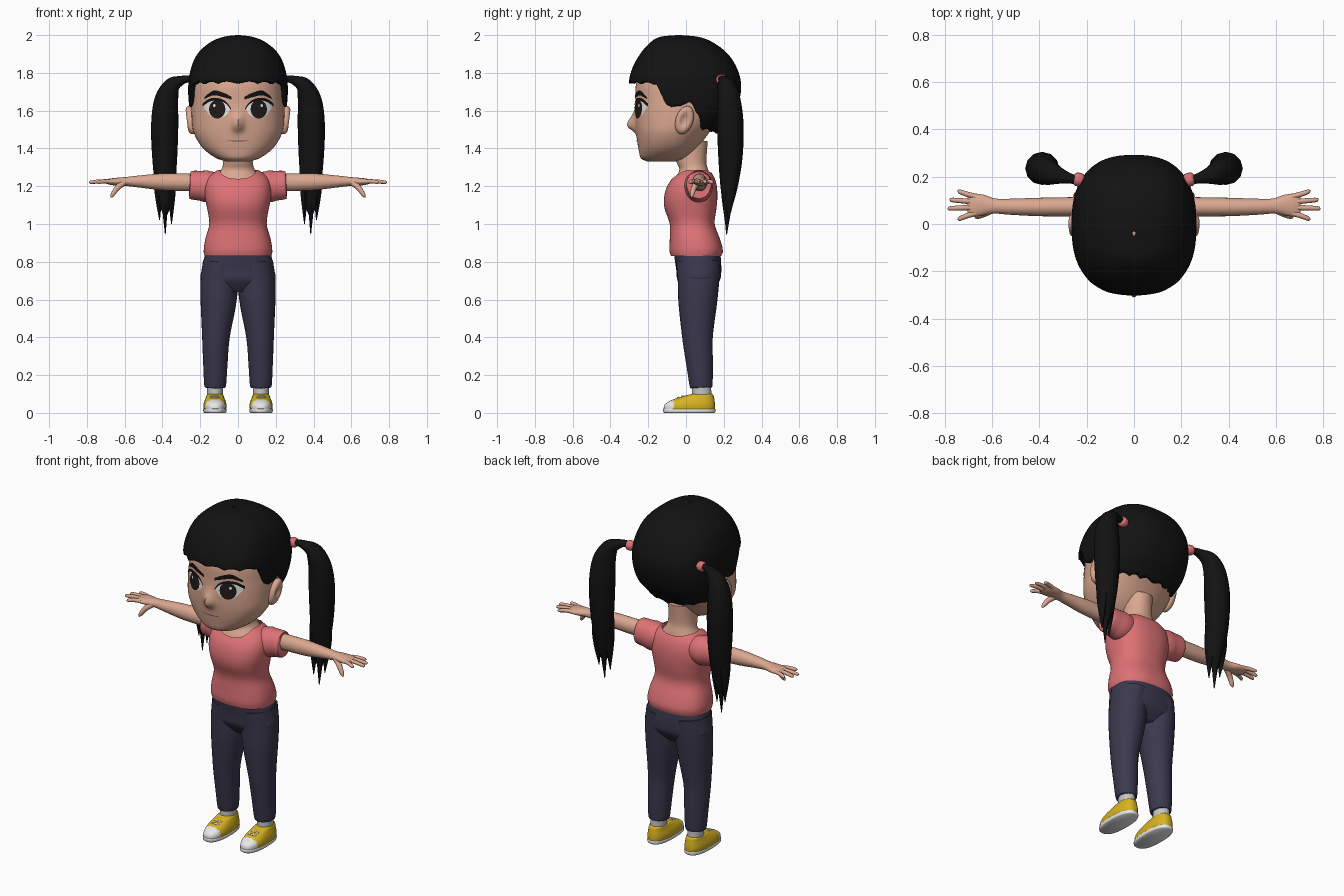
import bpy, bmesh, math
from mathutils import Vector


def material(name, r, g, b):
    m = bpy.data.materials.new(name)
    m.diffuse_color = (r, g, b, 1)
    return m


SKIN = material("skin", .70, .39, .28)
HAIR = material("black hair", .006, .006, .006)
SHIRT = material("salmon cloth", .73, .17, .18)
PANTS = material("navy cloth", .043, .04, .075)
SOCK = material("grey sock", .55, .55, .55)
YELLOW = material("yellow shoe", .68, .45, .015)
WHITE = material("white", .85, .85, .85)
IRIS = material("dark iris", .015, .01, .009)
LIP = material("brown lip line", .2, .08, .06)


def smooth(pts, k=6):
    """Catmull-Rom refinement of a list of tuples."""
    out = []
    for i in range(len(pts) - 1):
        p0, p1, p2, p3 = (pts[max(i - 1, 0)], pts[i], pts[i + 1], pts[min(i + 2, len(pts) - 1)])
        for j in range(k):
            t = j / k
            out.append(tuple(.5 * (2 * b + (c - a) * t + (2 * a - 5 * b + 4 * c - d) * t * t
                                   + (3 * b - a - 3 * c + d) * t ** 3)
                             for a, b, c, d in zip(p0, p1, p2, p3)))
    return out + [pts[-1]]


def lookup(table, z):
    """Linear lookup of the remaining columns by the first one."""
    if z <= table[0][0]:
        return table[0][1:]
    for a, b in zip(table, table[1:]):
        if z <= b[0]:
            t = (z - a[0]) / max(b[0] - a[0], 1e-9)
            return tuple(p + (q - p) * t for p, q in zip(a[1:], b[1:]))
    return table[-1][1:]


def finish(name, rows, mats, closed=True, caps=True, mirror=False, rule=None):
    """Skin rows of points into a mesh object."""
    bm = bmesh.new()
    vs = [[bm.verts.new(p) for p in row] for row in rows]
    n = len(rows[0])
    for a, b in zip(vs, vs[1:]):
        for i in range(n if closed else n - 1):
            j = (i + 1) % n
            bm.faces.new((a[i], a[j], b[j], b[i]))
    if caps:
        bm.faces.new(vs[0])
        bm.faces.new(vs[-1])
    bmesh.ops.recalc_face_normals(bm, faces=bm.faces)
    for f in bm.faces:
        if rule:
            f.material_index = rule(f.calc_center_median())
    me = bpy.data.meshes.new(name)
    bm.to_mesh(me)
    bm.free()
    for m in mats:
        me.materials.append(m)
    ob = bpy.data.objects.new(name, me)
    bpy.context.collection.objects.link(ob)
    if mirror:
        ob.modifiers.new("mirror", 'MIRROR').use_mirror_merge = False
    bpy.ops.object.select_all(action='DESELECT')
    ob.select_set(True)
    bpy.context.view_layer.objects.active = ob
    bpy.ops.object.shade_smooth_by_angle(angle=math.radians(50))
    return ob


def spow(v, e):
    return math.copysign(abs(v) ** e, v)


def loft(name, rings, mats, lo=None, hi=None, n=64, m=32, p=2.4, cx=0, bump=None, **kw):
    """Stack superellipse rings (z, half width, front y, back y); lo/hi trim z by azimuth."""
    tab = smooth(rings)
    rows = []
    for k in range(m + 1):
        row = []
        for i in range(n):
            a = 2 * math.pi * i / n
            s, c = math.sin(a), math.cos(a)
            z0 = lo(c) if lo else rings[0][0]
            z1 = hi(c) if hi else rings[-1][0]
            z = z0 + (z1 - z0) * math.sin(k / m * math.pi / 2)
            hw, yf, yb = lookup(tab, z)
            x = cx + hw * spow(s, 2 / p)
            y = (yf + yb) / 2 - (yb - yf) / 2 * spow(c, 2 / p)
            row.append((x, y - (bump(x, z) if bump and c > 0 else 0), z))
        rows.append(row)
    return finish(name, rows, mats, **kw)


def tube(name, pts, mat, n=16, mirror=True):
    """Elliptic tube along (x, y, z, radius along y, other radius)."""
    pts = smooth(pts)
    P = [Vector(q[:3]) for q in pts]
    rows = []
    for i, q in enumerate(pts):
        t = (P[min(i + 1, len(P) - 1)] - P[max(i - 1, 0)]).normalized()
        u = (Vector((0, 1, 0)) - t * t.y).normalized()
        v = t.cross(u)
        rows.append([P[i] + u * q[3] * math.cos(2 * math.pi * j / n)
                     + v * q[4] * math.sin(2 * math.pi * j / n) for j in range(n)])
    return finish(name, rows, [mat], mirror=mirror)


# Head with a nose bump
HEAD = [(1.33, .06, -.205, -.06), (1.345, .11, -.238, 0), (1.40, .185, -.252, .06),
        (1.48, .233, -.264, .12), (1.56, .245, -.27, .18), (1.65, .245, -.268, .22),
        (1.75, .235, -.262, .24), (1.85, .195, -.21, .2), (1.94, .08, -.1, .1)]
HEAD_P = 2.2


def nose(x, z):
    dz = (z - 1.52) / (.055 if z > 1.52 else .027)
    return .045 * math.exp(-(x / .026) ** 2 - dz * dz)


def face_y(x, z):
    hw, yf, yb = lookup(smooth(HEAD), z)
    r = max(1 - (abs(x) / hw) ** HEAD_P, 0) ** (1 / HEAD_P)
    return (yf + yb) / 2 - (yb - yf) / 2 * r - nose(x, z)


loft("head", HEAD, [SKIN], n=112, m=64, p=HEAD_P, bump=nose)
loft("neck", [(1.16, .15, -.085, .13), (1.235, .128, -.062, .128), (1.285, .09, -.035, .118),
              (1.33, .078, -.05, .108), (1.44, .078, -.075, .115)], [SKIN], p=2.1)


# Face details as thin plates following the face
def plate(name, stations, mat, off, mirror=True):
    rows = []
    for x, a, b in smooth(stations, 5):
        zs = [a + (b - a) * j / 6 for j in range(7)]
        rows.append([(x, face_y(x, z) - off, z) for z in zs])
    finish(name, rows, [mat], closed=False, caps=False, mirror=mirror)


def disc(x, z, rx, rz):
    angs = [math.pi * i / 12 for i in range(13)]
    return [(x - rx * math.cos(a), z - rz * math.sin(a) - 1e-4, z + rz * math.sin(a) + 1e-4) for a in angs]


plate("eye_white", [(.045, 1.603, 1.612), (.065, 1.575, 1.638), (.105, 1.56, 1.656),
                    (.145, 1.573, 1.652), (.178, 1.612, 1.628)], WHITE, .003)
plate("iris", disc(.11, 1.608, .043, .049), IRIS, .005)
plate("eye_glint", disc(.125, 1.627, .007, .008), WHITE, .007)
plate("upper_lash", [(.038, 1.606, 1.614), (.065, 1.637, 1.649), (.105, 1.653, 1.667),
                     (.15, 1.648, 1.664), (.188, 1.622, 1.638)], HAIR, .007)
plate("eyebrow", [(.035, 1.659, 1.674), (.08, 1.672, 1.696), (.13, 1.681, 1.706),
                  (.178, 1.662, 1.672)], HAIR, .005)
plate("mouth", [(-.055, 1.440, 1.443), (0, 1.436, 1.442), (.055, 1.440, 1.443)], LIP, .003, False)

# Ears: flattened balls with a dished outer side
ear = []
for i in range(1, 16):
    th = math.pi * i / 16
    row = []
    for j in range(24):
        ph = 2 * math.pi * j / 24
        rad = math.sin(th)
        x = .035 * math.cos(th) - (.028 * math.exp(-(rad / .5) ** 2) if th < 1.5 else 0)
        y, z = .048 * rad * math.cos(ph), .075 * rad * math.sin(ph)
        row.append((.25 + x + .12 * z, -.008 + y + .2 * z, 1.55 + z))
    ear.append(row)
finish("ear", ear, [SKIN], mirror=True)

# Hair cap: fringe in front, longer by the ears and at the nape
EDGE = [(-.3, 1.745), (-.15, 1.738), (-.105, 1.625), (-.02, 1.612), (.03, 1.64), (.15, 1.5), (.3, 1.475)]


def hair_edge(c):
    y = -.29 * spow(c, .8)
    return lookup(EDGE, y)[0] + .012 * abs(math.sin(9 * math.acos(max(-1, min(1, c)))))


cap = loft("hair_cap", [(1.46, .19, -.26, .155), (1.52, .225, -.27, .2), (1.58, .25, -.28, .25),
                        (1.66, .262, -.292, .283), (1.74, .263, -.303, .292), (1.82, .25, -.286, .272),
                        (1.90, .215, -.243, .222), (1.96, .15, -.19, .145), (1.99, .08, -.14, .07),
                        (2.0, .008, -.05, -.03)],
           [HAIR], lo=hair_edge, n=144, m=40, p=2.5, caps=False)
thick = cap.modifiers.new("thickness", 'SOLIDIFY')
thick.thickness, thick.offset = .02, -1

# Ponytails with ties and split tips
tube("ponytail", [(.22, .185, 1.765, .016, .016), (.26, .19, 1.768, .02, .018), (.3, .2, 1.76, .03, .025),
                  (.35, .215, 1.73, .05, .045), (.38, .228, 1.65, .062, .064), (.388, .235, 1.52, .07, .072),
                  (.388, .235, 1.35, .064, .066), (.386, .228, 1.2, .046, .052),
                  (.385, .222, 1.1, .025, .03), (.385, .218, 1.03, .003, .003)], HAIR, n=12)
for x, y, z in ((.385, .215, .945), (.352, .21, 1.0), (.415, .225, 1.02)):
    tube("ponytail_tip", [(.388 + (x - .385) * .9, .23, 1.42, .035, .03),
                          (.388 + (x - .385) * 1.1, y + .008, 1.2, .034, .024),
                          (x, y, z, .002, .002)], HAIR, n=8)
tube("hair_tie", [(.215, .183, 1.762, .02, .02), (.225, .186, 1.763, .028, .028),
                  (.245, .19, 1.765, .028, .028), (.255, .192, 1.766, .02, .02)], SHIRT)

# Shirt body with scooped neckline, and sleeves
loft("shirt", [(.83, .177, -.08, .186), (.86, .182, -.088, .196), (.92, .173, -.086, .18),
               (1.0, .152, -.086, .152), (1.08, .163, -.113, .161), (1.14, .175, -.116, .166),
               (1.2, .175, -.1, .163), (1.25, .155, -.066, .148), (1.29, .1, -.03, .122)],
     [SHIRT], hi=lambda c: 1.287 - (.048 * c ** 4 if c > 0 else .015 * c ** 4), caps=False)
tube("sleeve", [(.09, .06, 1.215, .07, .06), (.15, .066, 1.2, .076, .084), (.2, .068, 1.203, .07, .079),
                (.25, .068, 1.207, .065, .074), (.251, .068, 1.207, .05, .06)], SHIRT, n=32)

# Arms, fingers and thumb
tube("arm", [(.18, .073, 1.22, .046, .046), (.25, .073, 1.22, .041, .046), (.4, .072, 1.223, .039, .044),
             (.52, .073, 1.225, .034, .032), (.59, .076, 1.225, .032, .024), (.64, .08, 1.224, .044, .021),
             (.68, .08, 1.224, .048, .016), (.705, .08, 1.224, .036, .008)], SKIN, n=24)
for y0, x1, y1 in ((.116, .747, .137), (.094, .78, .102), (.07, .788, .066), (.046, .747, .022)):
    tube("finger", [(.67, y0, 1.225, .012, .012), ((.67 + x1) / 2, (y0 + y1) / 2, 1.226, .011, .011),
                    (x1 - .008, y1, 1.221, .009, .009), (x1, y1, 1.22, .002, .002)], SKIN, n=10)
tube("thumb", [(.605, .06, 1.22, .018, .018), (.64, .042, 1.19, .015, .015),
               (.664, .032, 1.155, .011, .011), (.672, .028, 1.14, .002, .002)], SKIN, n=10)

# Trousers
loft("trouser_hips", [(.64, .1, 0, .13), (.7, .192, -.044, .178), (.76, .192, -.052, .187),
                      (.85, .172, -.065, .182)], [PANTS])
tube("trouser_leg", [(.14, .08), (.141, .08)] and
     [(.121, .08, .14, .052, .045), (.121, .08, .142, .06, .057), (.12, .073, .25, .07, .064),
      (.117, .061, .4, .081, .073), (.104, .062, .58, .102, .094), (.098, .066, .7, .11, .1),
      (.09, .065, .8, .118, .095)], PANTS, n=32)

# Socks and shoes
tube("sock", [(.122, .083, .06, .055, .043), (.122, .083, .11, .051, .042),
              (.122, .083, .17, .05, .042)], SOCK, n=24)
loft("shoe_sole", [(0, .056, -.116, .15), (.004, .061, -.121, .155), (.018, .062, -.122, .156),
                   (.022, .058, -.118, .152)], [WHITE], cx=.122, m=8, mirror=True)
loft("shoe_upper", [(.018, .059, -.118, .153), (.04, .061, -.115, .154), (.06, .057, -.092, .152),
                    (.078, .05, -.05, .149), (.094, .044, .005, .145), (.1, .036, .03, .137)],
     [YELLOW, WHITE], cx=.122, m=20, mirror=True, rule=lambda c: int(c.y < -.066))
for y, z in ((-.042, .081), (-.018, .088)):
    tube("shoe_lace", [(.098, y + .004, z - .004, .005, .005), (.122, y, z, .006, .005),
                       (.146, y + .004, z - .004, .005, .005)], WHITE, n=8)
